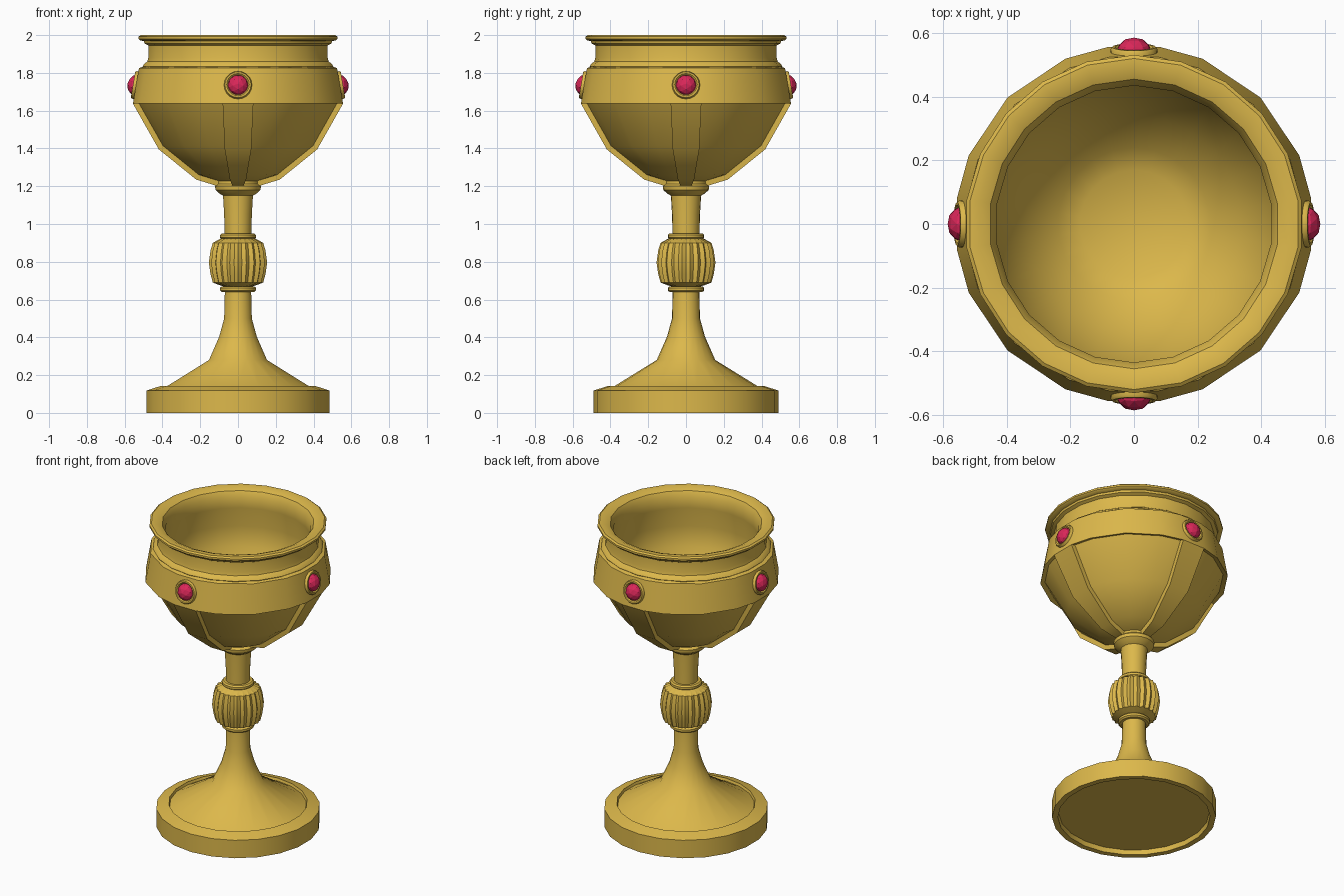
import bpy, bmesh
from math import sin, cos, pi, radians, atan2
from mathutils import Matrix

if "Cube" in bpy.data.objects:
    bpy.data.objects.remove(bpy.data.objects["Cube"])

def material(name, rgb):
    m = bpy.data.materials.new(name)
    m.diffuse_color = (*rgb, 1)
    m.use_nodes = True
    m.node_tree.nodes["Principled BSDF"].inputs["Base Color"].default_value = m.diffuse_color
    return m

gold = material("gold", (0.72, 0.48, 0.07))
ruby = material("ruby", (0.70, 0.02, 0.10))

def finish(bm, name, mat, angle=35):
    me = bpy.data.meshes.new(name)
    bm.to_mesh(me)
    bm.free()
    ob = bpy.data.objects.new(name, me)
    bpy.context.collection.objects.link(ob)
    me.materials.append(mat)
    if angle:
        bpy.ops.object.select_all(action='DESELECT')
        ob.select_set(True)
        bpy.context.view_layer.objects.active = ob
        bpy.ops.object.shade_smooth_by_angle(angle=radians(angle))
    return ob

def skin(bm, rings):
    """Join rings of coordinates into a surface; returns faces per tier."""
    vs = [[bm.verts.new(c) for c in r] for r in rings]
    n = len(rings[0])
    return [[bm.faces.new((a[i], a[(i + 1) % n], b[(i + 1) % n], b[i]))
             for i in range(n)] for a, b in zip(vs, vs[1:])], vs

def lathe(name, profile, n=22, flute=None):
    """Turned part with a vertex on the y axis; flute scales odd columns."""
    def ring(r, z):
        out = []
        for i in range(n):
            a = pi / 2 + 2 * pi * i / n
            q = r * (flute if flute and i % 2 else 1)
            out.append((q * cos(a), q * sin(a), z))
        return out
    bm = bmesh.new()
    skin(bm, [ring(r, z) for r, z in profile])
    bmesh.ops.remove_doubles(bm, verts=bm.verts, dist=1e-5)
    return finish(bm, name, gold)

# foot with hollow underside, raised edge and flared cone running into the stem
lathe("foot", [(0, .03), (.45, .03), (.455, 0), (.49, 0), (.49, .118), (.415, .142),
               (.41, .126), (.385, .138), (.155, .28), (.10, .405), (.074, .50), (.07, .66)])

# upper stem and collar under the bowl
lathe("upper_stem", [(.07, .90), (.074, 1.05), (.08, 1.15), (.10, 1.162), (.12, 1.18),
                     (.123, 1.20), (.11, 1.212), (0, 1.215)])

# rings above and below the knop
for label, z in (("lower", .655), ("upper", .935)):
    lathe(label + "_knop_ring", [(.06, z - .015), (.087, z - .015), (.096, z - .007),
                                 (.096, z + .007), (.087, z + .015), (.06, z + .015)])

# fluted knop
lathe("knop", [(.06, .665), (.095, .675), (.135, .69), (.147, .735), (.156, .795),
               (.147, .86), (.135, .90), (.095, .922), (.06, .93)], 44, .91)

# neck, rolled lip and inside of the cup
lathe("cup_lip_and_inside", [(.49, 1.80), (.51, 1.835), (.50, 1.85), (.485, 1.86),
      (.48, 1.88), (.48, 1.945), (.50, 1.955), (.503, 1.968), (.522, 1.972), (.531, 1.98),
      (.531, 1.992), (.52, 2.0), (.49, 2.0), (.455, 1.985), (.435, 1.95), (.437, 1.88),
      (.46, 1.75), (.45, 1.62), (.34, 1.42), (.24, 1.32), (.17, 1.28), (0, 1.272)])

# bowl: four flat ribs with sunken panels between, and the jewel band above
def bowl_ring(r, z, half):
    angs = [radians(90 * q + d) for q in range(4) for d in (-half, half, 22.5, 45, 67.5)]
    return [(r * cos(a), r * sin(a), z) for a in angs]

bm = bmesh.new()
tiers, verts = skin(bm, [bowl_ring(*p) for p in (
    (.11, 1.20, 15), (.225, 1.235, 11), (.425, 1.395, 9.5), (.562, 1.637, 8.3),
    (.53, 1.825, 8.3), (.47, 1.845, 8.3))])
bm.faces.new(reversed(verts[0]))
bm.normal_update()
for q in range(4):
    panel = [t[5 * q + k] for t in tiers[:3] for k in range(1, 5)]
    bmesh.ops.inset_region(bm, faces=panel, thickness=.006, depth=-.028,
                           use_even_offset=True)
finish(bm, "bowl", gold)

# jewels and their settings on the four ribs
tilt = atan2(.032, .188)
for i, side in enumerate(("right", "back", "left", "front")):
    place = (Matrix.Rotation(i * pi / 2, 4, 'Z') @ Matrix.Translation((.54, 0, 1.735))
             @ Matrix.Rotation(pi / 2 - tilt, 4, 'Y'))
    bm = bmesh.new()
    skin(bm, [[(r * cos(2 * pi * k / 20), r * sin(2 * pi * k / 20), h) for k in range(20)]
              for r, h in ((.074, -.02), (.074, .008), (.069, .016), (.060, .016),
                           (.053, .008), (.053, -.01))])
    bm.transform(place)
    finish(bm, side + "_jewel_setting", gold)
    bm = bmesh.new()
    bmesh.ops.create_icosphere(bm, subdivisions=2, radius=1)
    bm.transform(place @ Matrix.Diagonal((.055, .055, .046, 1)))
    finish(bm, side + "_jewel", ruby, 0)
